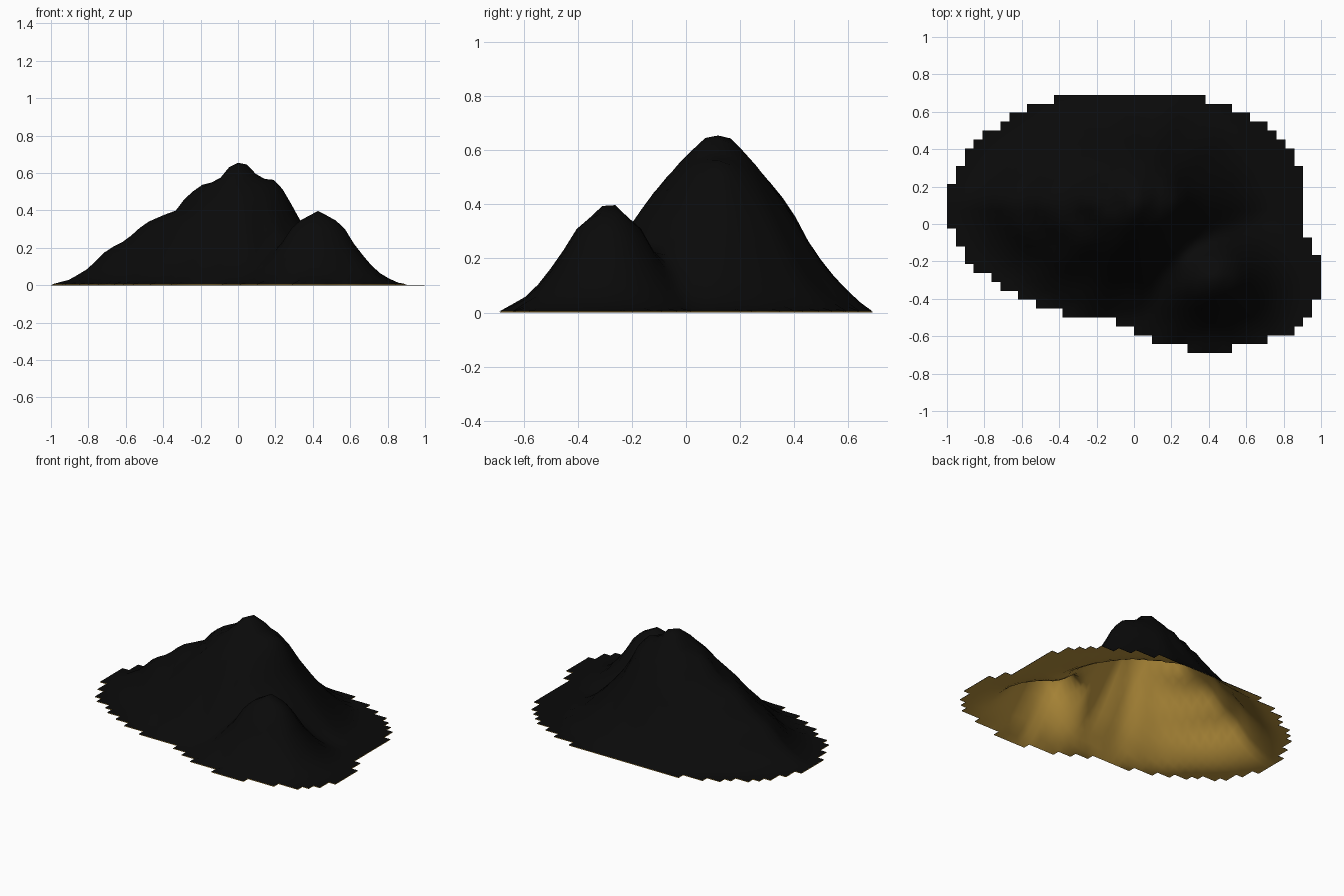
import bpy, bmesh, math

if "Cube" in bpy.data.objects:
    bpy.data.objects.remove(bpy.data.objects["Cube"])

CELL = 2 / 42
TOP = CELL * 14.5
GAP = .004   # thickness between rock and lining

# First and last grid column of every row of the stepped footprint, back to front
LEFT = [12, 9, 7, 6, 4, 3, 2, 2, 1, 1, 0, 0, 0, 0, 0, 1, 1, 2, 2, 3, 5, 6, 8, 10, 13, 19, 21, 23, 27]
RIGHT = [29, 32, 34, 36, 37, 38, 39, 39] + [40] * 8 + [41] * 2 + [42] * 5 + [41] * 2 + [40, 39, 36, 32]

# Foot radius of each peak every 30 degrees, counter-clockwise from +x
MAIN_R = [.70, .64, .60, .575, .61, .74, 1.0, .77, .67, .63, .61, .65]
SIDE_R = [.45, .42, .40, .38, .38, .42, .46, .50, .46, .41, .41, .46]

# Slope profiles: (fraction of foot radius, height)
SLOPE = [(0, .655), (.07, .65), (.14, .61), (.32, .49), (.42, .41), (.55, .29), (.67, .19), (.75, .13), (.84, .08), (1, .004)]
WEST = [(0, .655), (.05, .63), (.1, .56), (.2, .535), (.28, .47), (.33, .40), (.4, .375), (.5, .33),
        (.6, .24), (.7, .19), (.8, .09), (.9, .03), (1, .004)]
EAST = [(0, .655), (.07, .645), (.17, .57), (.27, .565), (.36, .5), (.46, .36), (.55, .28), (.7, .16), (.85, .06), (1, .004)]
SIDE = [(0, .402), (.07, .395), (.15, .355), (.22, .345), (.32, .30), (.44, .21), (.62, .11), (.77, .05), (.89, .025), (1, .004)]

# Highest allowed height at each grid step in from the rim
RIM = [0, .035, .08, .13, .19, .26]


def lookup(table, t):
    for (a, ha), (b, hb) in zip(table, table[1:]):
        if t <= b:
            return ha + (hb - ha) * (t - a) / (b - a)
    return table[-1][1]


def polar(x, y, cx, cy, radii):
    ang = math.atan2(y - cy, x - cx)
    k = (ang % (2 * math.pi)) / (math.pi / 6)
    i = int(k) % 12
    r = radii[i] + (radii[(i + 1) % 12] - radii[i]) * (k - int(k))
    return ang, math.hypot(x - cx, y - cy) / r


def height(x, y):
    # main peak with a stepped west ridge and an east shoulder
    ang, t = polar(x, y, 0, .12, MAIN_R)
    c = math.cos(ang)
    w = c ** 4
    main = lookup(SLOPE, t) * (1 - w) + lookup(WEST if c < 0 else EAST, t) * w
    if t < 1:   # shallow gullies
        main += .012 * math.sin(12 * ang) * 4 * t * (1 - t) * (1 - w)
    # side peak
    side = lookup(SIDE, polar(x, y, .43, -.28, SIDE_R)[1])
    return max((main ** 4.5 + side ** 4.5) ** (1 / 4.5) - .004, 0)


def sheet(name, color, lift, flip):
    bm = bmesh.new()
    grid = {}

    def vert(i, j):
        if (i, j) not in grid:
            x, y = -1 + i * CELL, TOP - j * CELL
            grid[i, j] = bm.verts.new((x, y, height(x, y)))
        return grid[i, j]

    for j, (a, b) in enumerate(zip(LEFT, RIGHT)):
        for i in range(a, b):
            f = bm.faces.new([vert(i, j + 1), vert(i + 1, j + 1), vert(i + 1, j), vert(i, j)])
            f.smooth = True

    # press the rim down to the ground, ring by ring
    ring = {v for v in bm.verts if v.is_boundary}
    done = set()
    for cap in RIM:
        for v in ring:
            v.co.z = min(v.co.z, cap)
        done |= ring
        ring = {e.other_vert(v) for v in ring for e in v.link_edges} - done
    for v in bm.verts:
        v.co.z += lift
    if flip:
        bmesh.ops.reverse_faces(bm, faces=bm.faces[:])

    mesh = bpy.data.meshes.new(name)
    bm.to_mesh(mesh)
    bm.free()
    mat = bpy.data.materials.new(name + "_color")
    mat.diffuse_color = (*color, 1)
    mat.use_nodes = True
    mat.node_tree.nodes["Principled BSDF"].inputs["Base Color"].default_value = mat.diffuse_color
    mesh.materials.append(mat)
    bpy.context.collection.objects.link(bpy.data.objects.new(name, mesh))


# Black rock surface and its golden underside
sheet("mountain_rock", (.003, .003, .003), GAP, False)
sheet("mountain_lining", (.52, .31, .05), 0, True)
